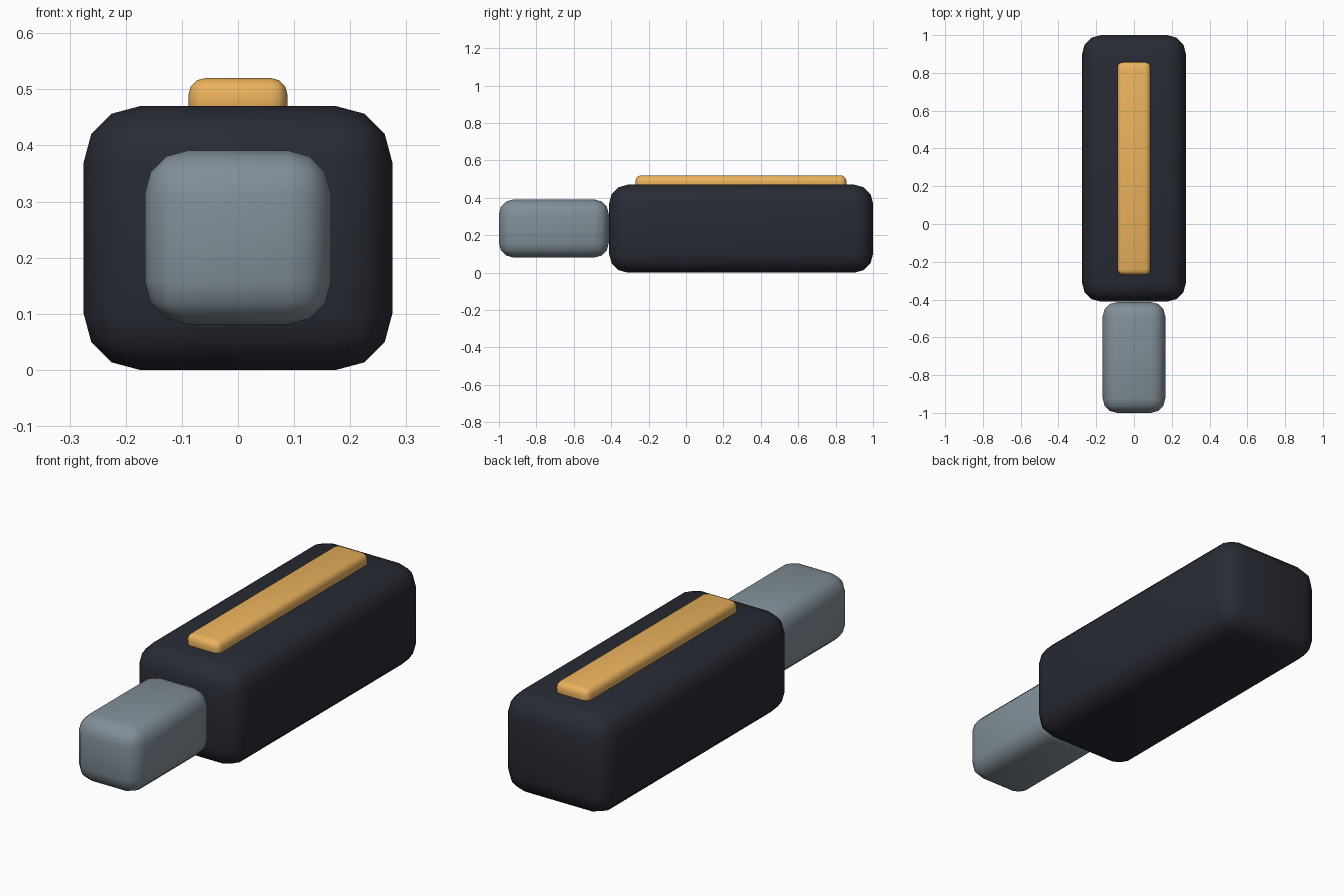
import bpy

if "Cube" in bpy.data.objects:
    bpy.data.objects.remove(bpy.data.objects["Cube"])


def material(name, rgb):
    mat = bpy.data.materials.new(name)
    mat.diffuse_color = (*rgb, 1.0)
    mat.use_nodes = True
    mat.node_tree.nodes["Principled BSDF"].inputs["Base Color"].default_value = mat.diffuse_color
    return mat


def rounded_box(name, lo, hi, radius, mat):
    """Box between two corners with smooth rounded edges."""
    center = [(a + b) / 2 for a, b in zip(lo, hi)]
    bpy.ops.mesh.primitive_cube_add(size=1, location=center)
    obj = bpy.context.object
    obj.name = name
    obj.scale = [b - a for a, b in zip(lo, hi)]
    bpy.ops.object.transform_apply(location=False, rotation=False, scale=True)
    bevel = obj.modifiers.new("rounded_edges", 'BEVEL')
    bevel.width = radius
    bevel.segments = 3
    bevel.limit_method = 'NONE'
    bpy.ops.object.shade_smooth()
    obj.data.materials.append(mat)
    return obj


dark = material("dark_casing", (0.021, 0.024, 0.034))
steel = material("steel_grey", (0.22, 0.27, 0.31))
amber = material("amber", (0.83, 0.45, 0.11))

# Main casing
rounded_box("casing", (-0.275, -0.411, 0.0), (0.275, 1.0, 0.47), 0.1, dark)
# Plug projecting from the front
rounded_box("plug", (-0.166, -1.0, 0.081), (0.166, -0.413, 0.391), 0.077, steel)
# Raised strip along the top
rounded_box("top_strip", (-0.088, -0.27, 0.44), (0.088, 0.857, 0.52), 0.029, amber)
